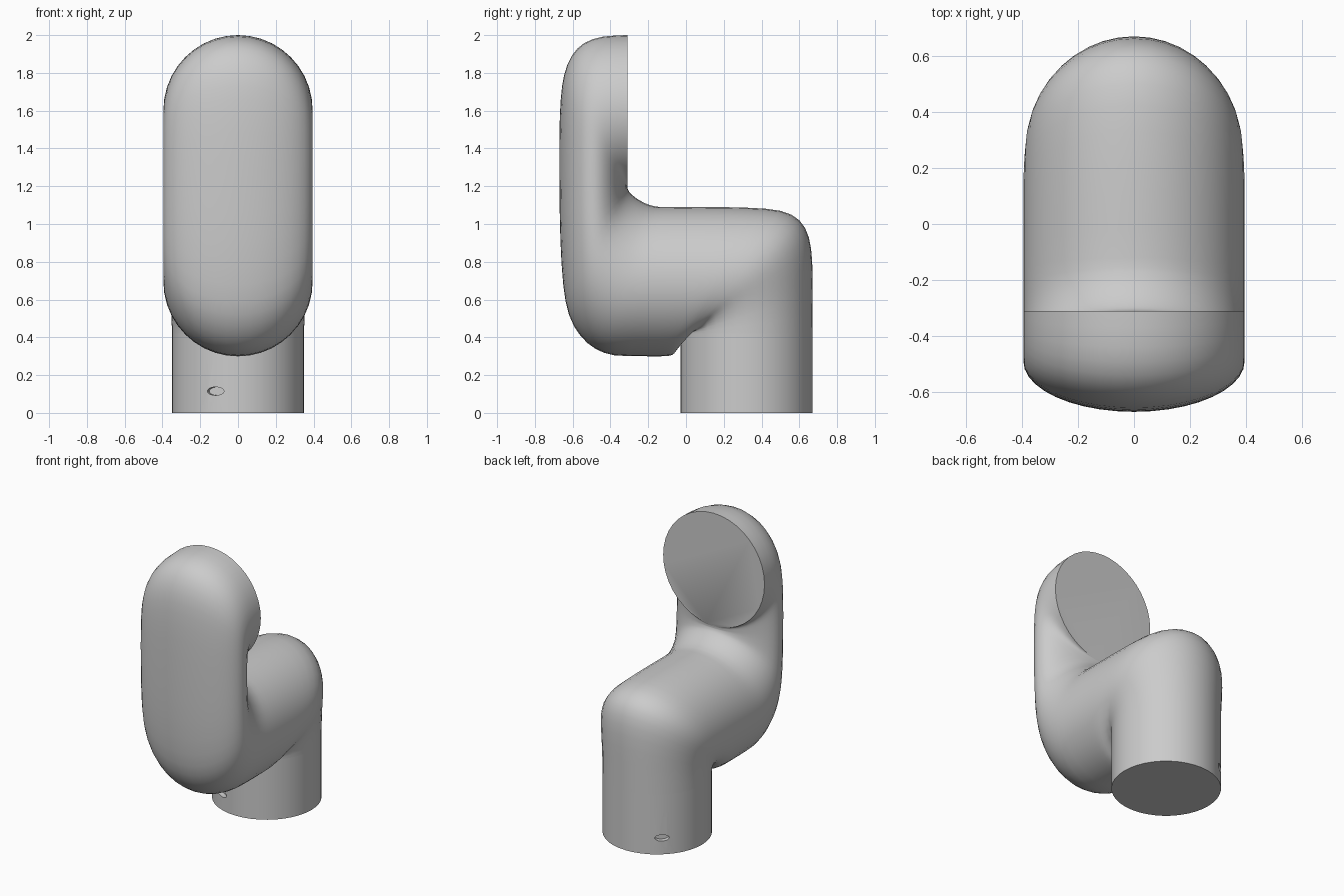
import bpy, bmesh, math
from mathutils import Vector

if "Cube" in bpy.data.objects:
    bpy.data.objects.remove(bpy.data.objects["Cube"])

SEG = 40

# Ring stations of the bent pipe: inner y, inner z, outer y, outer z, half width
STATIONS = [
    (-.03, .42, .67, .42, .35),
    (-.03, .41, .67, .62, .353),
    (-.033, .39, .668, .80, .365),
    (-.037, .37, .65, .93, .378),
    (-.045, .345, .60, 1.02, .387),
    (-.055, .325, .50, 1.07, .392),
    (-.075, .306, .33, 1.086, .395),
    (-.12, .30, .10, 1.09, .395),
]
# From here the bend reverses: inner side is on top
UPPER = [
    (-.12, 1.09, -.22, .30, .395),
    (-.17, 1.095, -.38, .305, .395),
    (-.21, 1.107, -.48, .34, .395),
    (-.25, 1.128, -.56, .41, .395),
    (-.28, 1.15, -.62, .52, .395),
    (-.30, 1.17, -.65, .68, .395),
    (-.307, 1.182, -.665, .92, .395),
    (-.31, 1.19, -.67, 1.20, .395),
    (-.31, 1.193, -.67, 1.48, .395),
    (-.31, 1.196, -.663, 1.66, .395),
    (-.31, 1.198, -.645, 1.79, .395),
    (-.31, 1.20, -.605, 1.89, .395),
    (-.31, 1.202, -.54, 1.957, .395),
    (-.31, 1.204, -.44, 1.992, .395),
    (-.31, 1.206, -.31, 2.0, .395),
]


def smooth_stations(st):
    """Add one rounded in-between ring between neighbouring stations."""
    out = []
    for i in range(len(st) - 1):
        a, b = st[i], st[i + 1]
        p, n = st[max(i - 1, 0)], st[min(i + 2, len(st) - 1)]
        out.append(a)
        out.append(tuple((9 * (u + v) - w - x) / 16
                         for u, v, w, x in zip(a, b, p, n)))
    return out + [st[-1]]


def make_object(name, bm):
    bmesh.ops.recalc_face_normals(bm, faces=bm.faces)
    me = bpy.data.meshes.new(name)
    bm.to_mesh(me)
    bm.free()
    ob = bpy.data.objects.new(name, me)
    bpy.context.collection.objects.link(ob)
    return ob


def shade(ob, angle=40):
    bpy.ops.object.select_all(action='DESELECT')
    ob.select_set(True)
    bpy.context.view_layer.objects.active = ob
    bpy.ops.object.shade_smooth_by_angle(angle=math.radians(angle))


# Bent pipe body ending in a flat disc that faces the back
lower = [(iy, iz, oy, oz, w) for iy, iz, oy, oz, w in STATIONS]
upper = [(oy, oz, iy, iz, w) for iy, iz, oy, oz, w in UPPER]
bm = bmesh.new()
rings = []
for iy, iz, oy, oz, w in smooth_stations(lower + upper):
    inner, outer = Vector((0, iy, iz)), Vector((0, oy, oz))
    mid, half = (inner + outer) / 2, (outer - inner) / 2
    rings.append([bm.verts.new(mid + half * math.cos(t) + Vector((w * math.sin(t), 0, 0)))
                  for t in (2 * math.pi * k / SEG for k in range(SEG))])
for r0, r1 in zip(rings, rings[1:]):
    for k in range(SEG):
        j = (k + 1) % SEG
        bm.faces.new((r0[k], r0[j], r1[j], r1[k]))
bm.faces.new(rings[-1])
body = make_object("bent_body", bm)
shade(body, 50)

# Base collar
bpy.ops.mesh.primitive_cylinder_add(vertices=SEG, radius=.35, depth=.42,
                                    location=(0, .32, .21))
base = bpy.context.object
base.name = "base_collar"

# Small oval set-screw holes cut into the collar
for i, deg in enumerate((250, 130)):
    a = math.radians(deg)
    bpy.ops.mesh.primitive_cylinder_add(
        vertices=20, radius=1, depth=1,
        location=(.35 * math.cos(a), .32 + .35 * math.sin(a), .115),
        rotation=(0, math.pi / 2, a))
    cutter = bpy.context.object
    cutter.name = f"hole_cutter_{i + 1}"
    cutter.scale = (.022, .047, .07)
    cutter.hide_render = True
    mod = base.modifiers.new("hole", 'BOOLEAN')
    mod.operation = 'DIFFERENCE'
    mod.object = cutter
    mod.solver = 'EXACT'
    bpy.context.view_layer.objects.active = base
    bpy.ops.object.modifier_apply(modifier=mod.name)
    bpy.data.objects.remove(cutter)
shade(base, 35)
